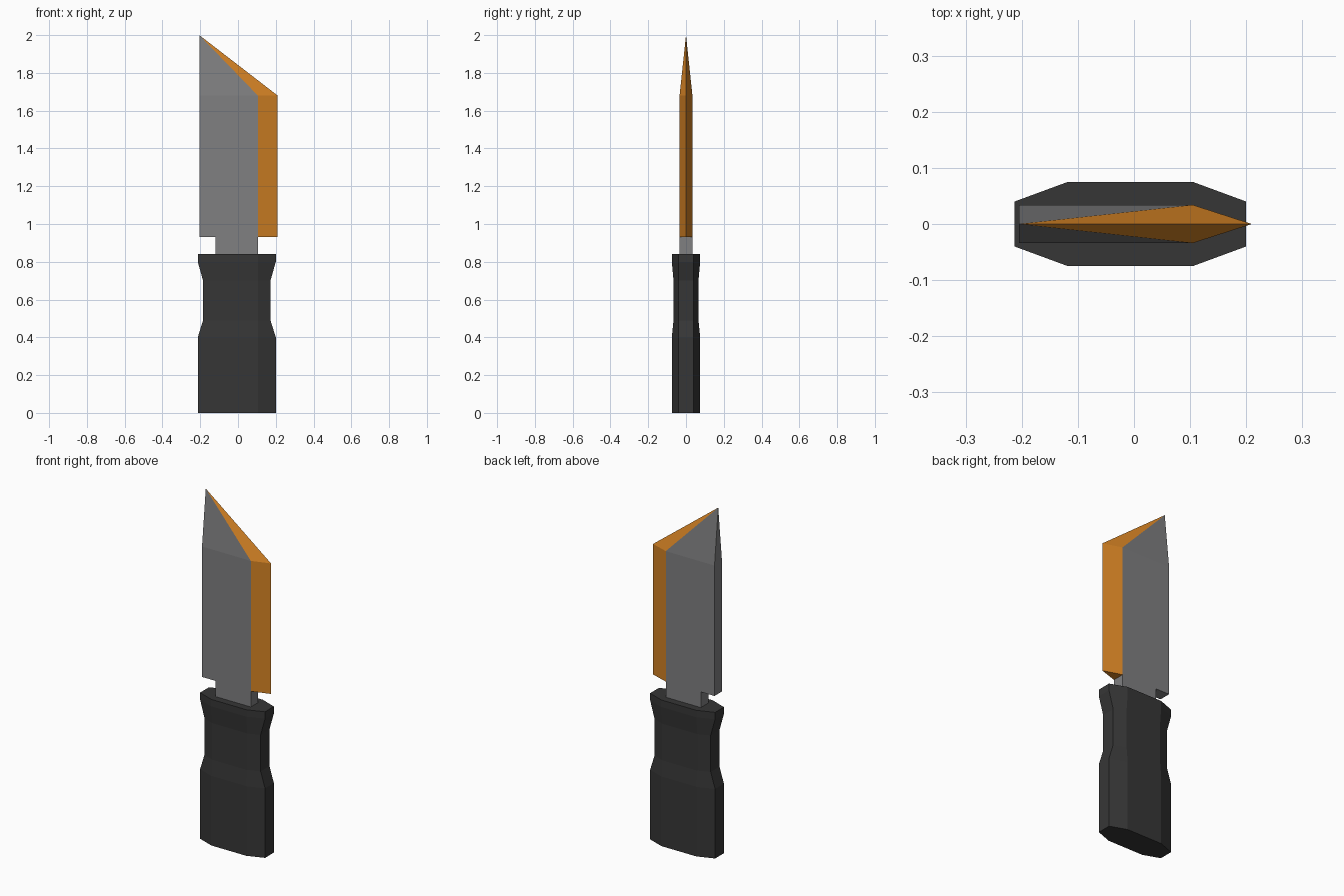
import bpy, bmesh

if "Cube" in bpy.data.objects:
    bpy.data.objects.remove(bpy.data.objects["Cube"])


def material(name, rgb):
    m = bpy.data.materials.new(name)
    m.diffuse_color = (*rgb, 1)
    m.use_nodes = True
    m.node_tree.nodes["Principled BSDF"].inputs["Base Color"].default_value = m.diffuse_color
    return m


steel = material("grey steel", (0.214, 0.214, 0.22))
orange = material("orange edge", (0.66, 0.225, 0.018))
black = material("black grip", (0.037, 0.037, 0.037))


def make_object(name, bm, mats):
    bmesh.ops.recalc_face_normals(bm, faces=bm.faces)
    me = bpy.data.meshes.new(name)
    bm.to_mesh(me)
    bm.free()
    for m in mats:
        me.materials.append(m)
    ob = bpy.data.objects.new(name, me)
    bpy.context.collection.objects.link(ob)
    return ob


def loft(bm, rings):
    """Bridge matching vertex rings with quads."""
    for a, b in zip(rings, rings[1:]):
        n = len(a)
        for i in range(n):
            j = (i + 1) % n
            bm.faces.new((a[i], a[j], b[j], b[i]))


# Handle: stretched octagon, waisted in the middle
bm = bmesh.new()
wide, waist = (-0.213, 0.200, 0.075), (-0.185, 0.172, 0.066)
rings = []
for z, (x0, x1, y) in ((0, wide), (0.40, wide), (0.49, waist),
                       (0.70, waist), (0.80, wide), (0.84, wide)):
    half = [(x0, -0.04), (-0.118, -y), (0.105, -y), (x1, -0.04)]
    outline = half + [(px, -py) for px, py in reversed(half)]
    rings.append([bm.verts.new((px, py, z)) for px, py in outline])
loft(bm, rings)
bm.faces.new(rings[0])
bm.faces.new(rings[-1])
make_object("handle", bm, [black])

# Tang: block between handle and blade
bm = bmesh.new()
bmesh.ops.create_cube(bm, size=1)
for v in bm.verts:
    v.co = (-0.118 if v.co.x < 0 else 0.105, 0.068 * v.co.y,
            0.84 if v.co.z < 0 else 0.93)
make_object("tang", bm, [steel])

# Blade: five-sided prism rising to an off-centre point
bm = bmesh.new()
outline = [(-0.205, 0.034), (-0.205, -0.034), (0.105, -0.034),
           (0.210, 0), (0.105, 0.034)]
rings = [[bm.verts.new((x, y, z)) for x, y in outline] for z in (0.93, 1.68)]
loft(bm, rings)
tip = bm.verts.new((-0.205, 0, 2.0))
top, low = rings[1], rings[0]
for i in range(5):
    bm.faces.new((top[i], top[(i + 1) % 5], tip))
bm.faces.new((low[0], low[1], low[2], low[4]))
bm.faces.new((low[2], low[3], low[4]))
# Every face touching the sharp edge is orange
for f in bm.faces:
    f.material_index = int(any(v.co.x > 0.2 for v in f.verts))
make_object("blade", bm, [steel, orange])
